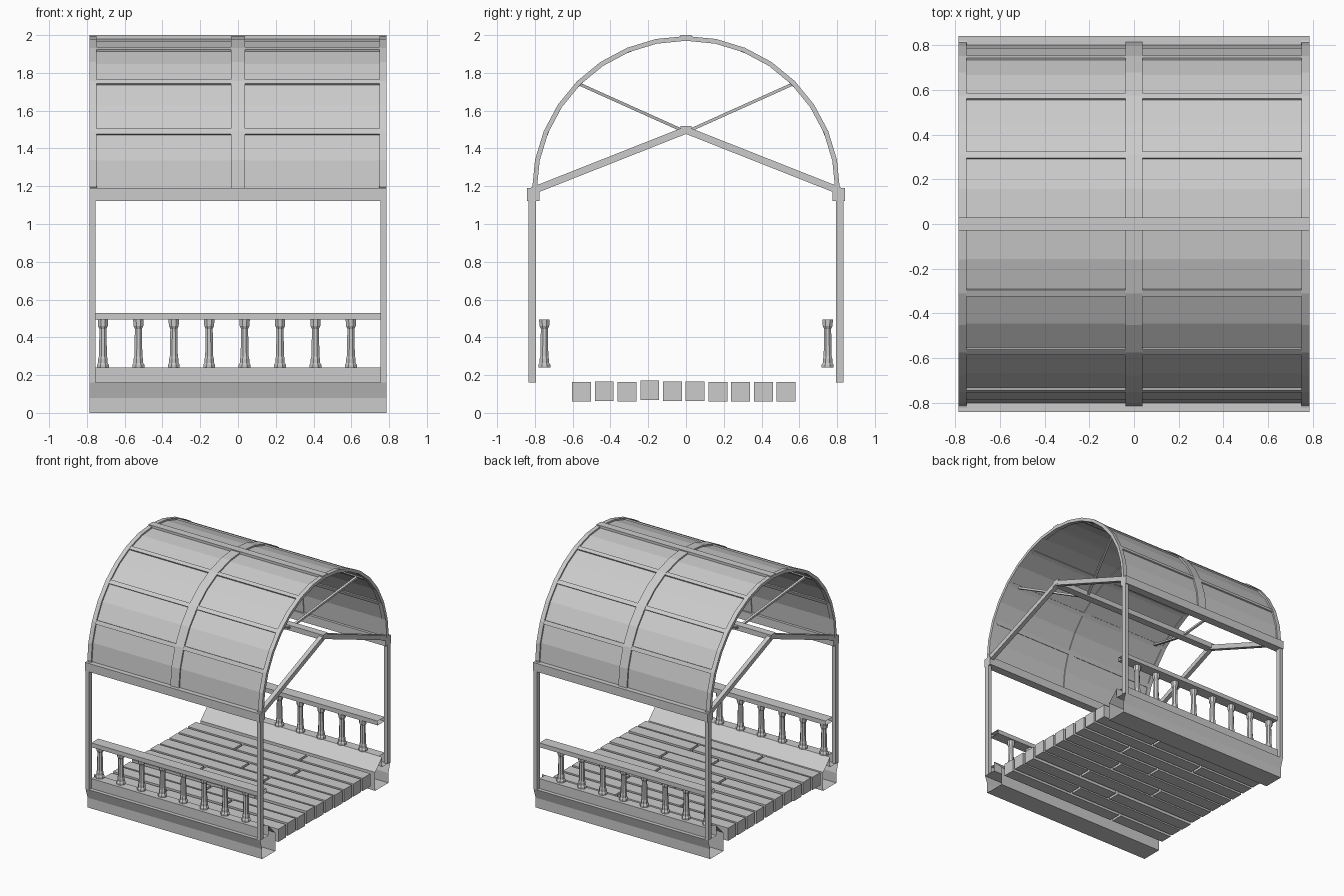
import bpy, bmesh, random
from math import sin, cos, pi, radians
from mathutils import Vector, Matrix

if "Cube" in bpy.data.objects:
    bpy.data.objects.remove(bpy.data.objects["Cube"])

random.seed(4)
L = 0.785  # half length along x


def finish(name, bm):
    me = bpy.data.meshes.new(name)
    bmesh.ops.recalc_face_normals(bm, faces=bm.faces)
    bm.to_mesh(me)
    bm.free()
    ob = bpy.data.objects.new(name, me)
    bpy.context.collection.objects.link(ob)
    return ob


def add_box(bm, x0, x1, y0, y1, z0, z1):
    m = Matrix.Translation(((x0 + x1) / 2, (y0 + y1) / 2, (z0 + z1) / 2)) @ \
        Matrix.Diagonal((x1 - x0, y1 - y0, z1 - z0, 1))
    bmesh.ops.create_cube(bm, size=1, matrix=m)


def box(name, *dims):
    bm = bmesh.new()
    add_box(bm, *dims)
    return finish(name, bm)


def add_beam(bm, a, b, wx, h):
    """Square bar from a to b; wx is its thickness along x."""
    a, b = Vector(a), Vector(b)
    d = (b - a).normalized()
    n = d.cross(Vector((1, 0, 0))).normalized()
    s = n.cross(d)
    m = Matrix((s, n, d)).transposed().to_4x4()
    m.translation = (a + b) / 2
    bmesh.ops.create_cube(bm, size=1, matrix=m @ Matrix.Diagonal((wx, h, (b - a).length, 1)))


def add_sweep(bm, pts, x0, x1, closed=True, caps=False):
    """Extrude a (y, z) profile along x."""
    r0 = [bm.verts.new((x0, y, z)) for y, z in pts]
    r1 = [bm.verts.new((x1, y, z)) for y, z in pts]
    n = len(pts)
    for i in range(n if closed else n - 1):
        j = (i + 1) % n
        bm.faces.new((r0[i], r0[j], r1[j], r1[i]))
    if caps:
        bm.faces.new(r0)
        bm.faces.new(r1)


def rect(y0, y1, z0, z1):
    return [(y0, z0), (y1, z0), (y1, z1), (y0, z1)]


def arc(r, n=16):
    return [(r * cos(pi * i / n), 1.18 + r * sin(pi * i / n)) for i in range(n + 1)]


# Floor planks, two staggered pieces per row
bm = bmesh.new()
for i in range(10):
    y = -0.553 + i * 0.1203
    joint = (-0.28, 0.22, -0.05, 0.33)[i % 4]
    z = 0.06 + random.choice((0, 0.004, 0.008))
    add_box(bm, -L, joint - 0.01, y - 0.05, y + 0.05, z, z + 0.103)
    add_box(bm, joint + 0.01, L, y - 0.05, y + 0.05, z, z + 0.103)
finish("floor_planks", bm)

for s, side in ((-1, "front"), (1, "back")):
    # Base kerb with open ends and a sloped inner face
    bm = bmesh.new()
    kerb = [(0.73, 0.24), (0.64, 0.15), (0.64, 0), (0.81, 0), (0.81, 0.08),
            (0.835, 0.16), (0.73, 0.16)]
    add_sweep(bm, [(s * y, z) for y, z in kerb], -L, L)
    finish(side + "_kerb", bm)

    # Sill beam and hand rail
    for part, y0, y1, z0, z1 in (("sill", 0.73, 0.805, 0.16, 0.24),
                                 ("hand_rail", 0.715, 0.805, 0.495, 0.53)):
        bm = bmesh.new()
        add_sweep(bm, [(s * y, z) for y, z in rect(y0, y1, z0, z1)], -0.755, 0.755)
        finish(side + "_" + part, bm)

    # Eave plate
    ys = sorted((s * 0.775, s * 0.842))
    box(side + "_eave_plate", -L, L, *ys, 1.122, 1.19)

    # Corner posts
    ys = sorted((s * 0.795, s * 0.835))
    for t, end in ((-1, "left"), (1, "right")):
        xs = sorted((t * 0.755, t * L))
        box(f"{side}_{end}_post", *xs, *ys, 0.16, 1.16)

    # Turned balusters
    profile = [(0.034, 0.24), (0.034, 0.255), (0.027, 0.265), (0.027, 0.285),
               (0.023, 0.30), (0.020, 0.445), (0.028, 0.46), (0.030, 0.495)]
    bm = bmesh.new()
    for k in range(8):
        cx = -0.715 + k * 0.1875
        rings = [[bm.verts.new((cx + r * cos(pi * (j + .5) / 4),
                                s * 0.75 + r * sin(pi * (j + .5) / 4), z))
                  for j in range(8)] for r, z in profile]
        for a, b in zip(rings, rings[1:]):
            for j in range(8):
                bm.faces.new((a[j], a[j - 1], b[j - 1], b[j]))
        bm.faces.new(rings[0])
        bm.faces.new(rings[-1])
    finish(side + "_balusters", bm)

# Barrel roof skin
bm = bmesh.new()
add_sweep(bm, arc(0.803) + arc(0.797)[::-1], -0.77, 0.77)
finish("roof_skin", bm)

# Arched ribs at both ends and the middle
for name, x0, x1 in (("left_rib", -L, -0.75), ("middle_rib", -0.038, 0.038),
                     ("right_rib", 0.75, L)):
    bm = bmesh.new()
    add_sweep(bm, arc(0.815) + arc(0.79)[::-1], x0, x1, caps=True)
    finish(name, bm)

# Roof battens along the length
bm = bmesh.new()
for deg in (22.5, 45, 67.5):
    for s in (-1, 1):
        a = radians(deg) * s
        u, t = Vector((sin(a), cos(a))), Vector((cos(a), -sin(a)))
        c = Vector((0, 1.18)) + u * 0.8
        pts = [c + u * p * 0.012 + t * q * 0.016
               for p, q in ((-1, -1), (1, -1), (1, 1), (-1, 1))]
        add_sweep(bm, pts, -0.755, 0.755, caps=True)
finish("roof_battens", bm)

# Ridge cap and inner ridge beam
box("ridge_cap", -L, L, -0.03, 0.03, 1.975, 2.0)
box("inner_ridge_beam", -L, L, -0.03, 0.03, 1.478, 1.52)

# Truss rafters at the ends and thin roof struts
bm = bmesh.new()
thin = bmesh.new()
for t in (-1, 1):
    for s in (-1, 1):
        add_beam(bm, (t * 0.765, s * 0.815, 1.175), (t * 0.765, 0, 1.497), 0.035, 0.038)
        add_beam(thin, (t * 0.47, 0, 1.487), (t * 0.68, s * 0.57, 1.743), 0.018, 0.016)
finish("truss_rafters", bm)
finish("roof_struts", thin)
